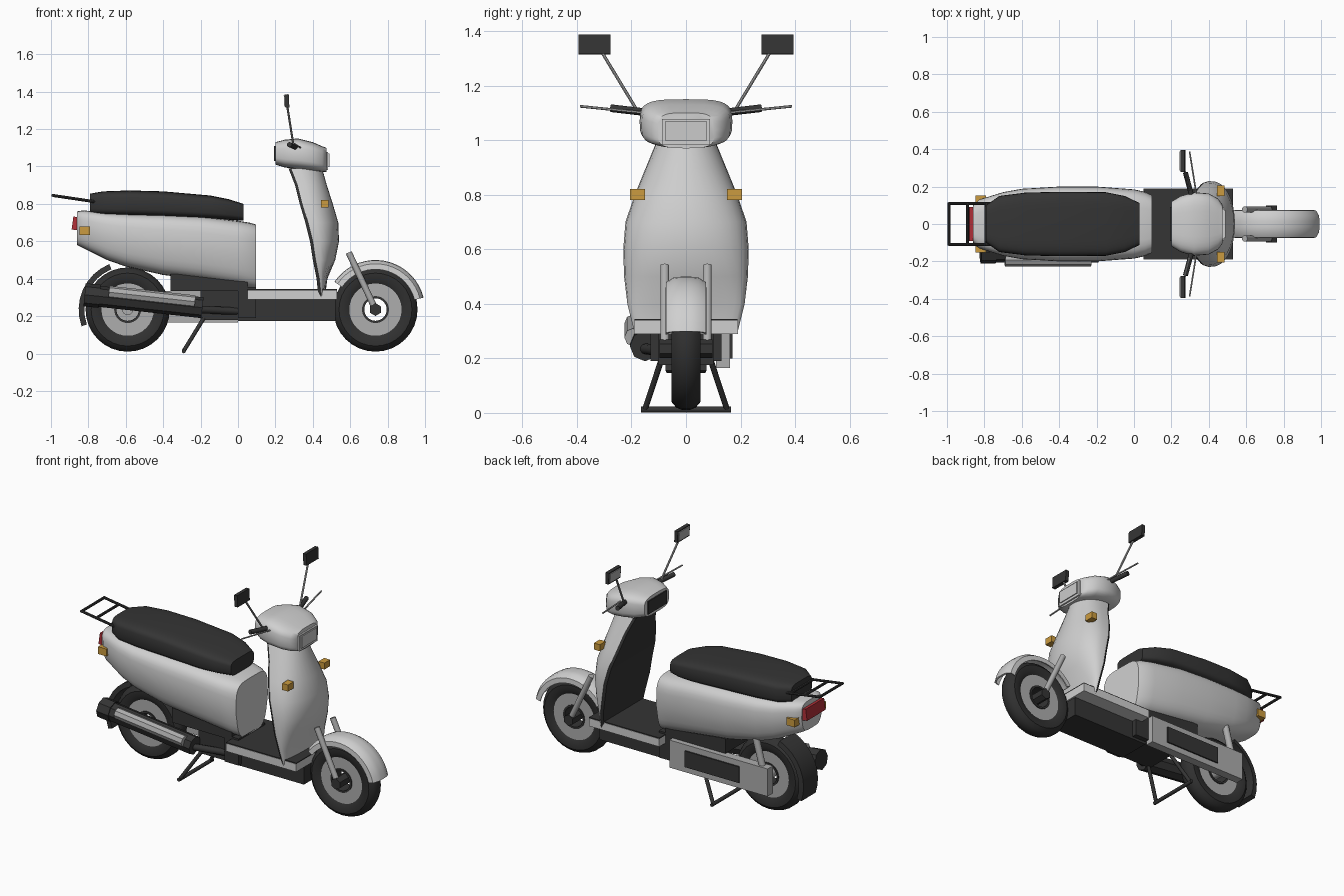
import bpy, bmesh, math
from mathutils import Vector, Matrix

cube = bpy.data.objects.get("Cube")
if cube:
    bpy.data.objects.remove(cube, do_unlink=True)


def material(name, r, g, b):
    m = bpy.data.materials.new(name)
    m.use_nodes = True
    m.diffuse_color = (r, g, b, 1)
    m.node_tree.nodes["Principled BSDF"].inputs["Base Color"].default_value = (r, g, b, 1)
    return m


BODY = material("body_grey", .63, .63, .63)
METAL = material("metal_grey", .42, .42, .42)
BLACK = material("matte_black", .035, .035, .035)
RUBBER = material("tyre_rubber", .03, .03, .03)
GLASS = material("lamp_glass", .6, .6, .6)
AMBER = material("amber_lamp", .6, .33, .05)
RED = material("red_lamp", .45, .03, .04)


def finish(name, bm, mat, smooth=True):
    bmesh.ops.recalc_face_normals(bm, faces=bm.faces[:])
    me = bpy.data.meshes.new(name)
    bm.to_mesh(me)
    bm.free()
    me.materials.append(mat)
    ob = bpy.data.objects.new(name, me)
    bpy.context.scene.collection.objects.link(ob)
    if smooth:
        bpy.ops.object.select_all(action='DESELECT')
        ob.select_set(True)
        bpy.context.view_layer.objects.active = ob
        bpy.ops.object.shade_smooth_by_angle(angle=math.radians(40))
    return ob


def loft(name, rings, mat, closed=False):
    """Skin a row of rings; cap both ends unless the row is closed."""
    bm = bmesh.new()
    rows = [[bm.verts.new(p) for p in ring] for ring in rings]
    n = len(rows[0])
    pairs = list(zip(rows, rows[1:])) + ([(rows[-1], rows[0])] if closed else [])
    for a, b in pairs:
        for i in range(n):
            j = (i + 1) % n
            bm.faces.new((a[i], a[j], b[j], b[i]))
    if not closed:
        bm.faces.new(rows[0])
        bm.faces.new(rows[-1])
    return finish(name, bm, mat)


def power(v, e):
    return math.copysign(abs(v) ** e, v)


def hull(name, stations, mat, n=4, taper=0, seg=32):
    """Superellipse sections along x: (x, z_low, z_high, half_width)."""
    rings = []
    for x, lo, hi, w in stations:
        ring = []
        for k in range(seg):
            a = math.tau * k / seg
            c, s = power(math.cos(a), 2 / n), power(math.sin(a), 2 / n)
            ring.append((x, w * c * (1 - taper * max(0, -s)), (lo + hi) / 2 + (hi - lo) / 2 * s))
        rings.append(ring)
    return loft(name, rings, mat)


def sweep(name, cx, profile, mat, start=0, end=360, seg=32):
    """Turn an (r, y) profile round a wheel axis."""
    full = end - start == 360
    rings = []
    for k in range(seg if full else seg + 1):
        a = math.radians(start + (end - start) * k / seg)
        rings.append([(cx + r * math.cos(a), y, AXLE + r * math.sin(a)) for r, y in profile])
    return loft(name, rings, mat, full)


def box(name, x, y, z, mat, tilt=0):
    """Box from three (low, high) ranges, tilted about y."""
    bm = bmesh.new()
    size = Matrix.Diagonal((x[1] - x[0], y[1] - y[0], z[1] - z[0], 1))
    mid = Matrix.Translation([sum(p) / 2 for p in (x, y, z)])
    bmesh.ops.create_cube(bm, size=1, matrix=mid @ Matrix.Rotation(math.radians(tilt), 4, 'Y') @ size)
    return finish(name, bm, mat, False)


def rod(name, a, b, r, mat, seg=10):
    a, b = Vector(a), Vector(b)
    bm = bmesh.new()
    turn = (b - a).to_track_quat('Z', 'Y').to_matrix().to_4x4()
    bmesh.ops.create_cone(bm, cap_ends=True, segments=seg, radius1=r, radius2=r,
                          depth=(b - a).length, matrix=Matrix.Translation((a + b) / 2) @ turn)
    return finish(name, bm, mat)


def mirrored(half):
    """Complete a profile given for +y with its reverse on -y."""
    return half + [(r, -y) for r, y in reversed(half)]


# Wheels
AXLE, FRONT, REAR = .235, .735, -.59
for side, cx in (("front", FRONT), ("rear", REAR)):
    sweep(side + "_tyre", cx, mirrored([(.14, .04), (.165, .053), (.195, .053), (.216, .035), (.225, .012)]), RUBBER)
    sweep(side + "_rim", cx, mirrored([(.07, .04), (.145, .04)]), METAL)
    sweep(side + "_hub_ring", cx, mirrored([(.06, .046), (.072, .046)]), BLACK)
rod("front_axle", (FRONT, -.098, AXLE), (FRONT, .098, AXLE), .034, BLACK, 6)
rod("rear_axle", (REAR, -.03, AXLE), (REAR, .13, AXLE), .03, METAL)

# Mudguards
guard = [(.215, .075), (.245, .073), (.262, .045), (.265, .015)]
inner = [(.255, -.015), (.252, -.042), (.238, -.066), (.215, -.068)]
sweep("front_mudguard", FRONT, mirrored(guard) + [(r, y) for r, y in reversed(inner)]
      + [(r, -y) for r, y in inner], BODY, 14, 146, 18)
sweep("rear_mudguard", REAR, mirrored([(.232, .075), (.262, .07)]), BLACK, 112, 200, 8)

# Seat and rear body
hull("rear_body", [(-.86, .58, .76, .10), (-.83, .565, .765, .13), (-.7, .50, .755, .17),
                   (-.6, .465, .75, .188), (-.4, .42, .745, .2), (-.2, .395, .735, .2),
                   (0, .365, .71, .185), (.06, .352, .7, .172), (.095, .345, .69, .155)], BODY, 4.5, .18)
hull("seat", [(-.79, .745, .855, .1), (-.72, .74, .867, .15), (-.58, .735, .872, .168),
              (-.4, .73, .867, .172), (-.15, .72, .845, .17), (-.05, .715, .825, .15),
              (.03, .71, .8, .112)], BLACK, 4.5)

# Front shield: flat back, rounded front, with a dark inner panel
shield = [(.30, .445, .465, .19), (.4, .435, .478, .215), (.5, .415, .52, .227), (.6, .4, .54, .23),
          (.7, .375, .536, .222), (.8, .345, .507, .188), (.9, .32, .475, .147), (.99, .285, .45, .11)]
loft("front_shield", [[(b + (f - b) * math.sin(math.pi * k / 16) ** .8, w * math.cos(math.pi * k / 16), z)
                       for k in range(17)] for z, b, f, w in shield], BODY)
loft("shield_inner_panel", [[(b - .015, -w + .008, z), (b, -w, z), (b, w, z), (b - .015, w - .008, z)]
                            for z, b, f, w in shield], BLACK)

# Handlebar housing with headlight and gauges
hull("handlebar_housing", [(.2, 1.01, 1.13, .12), (.25, .995, 1.143, .15), (.32, .985, 1.15, .17),
                           (.4, .977, 1.13, .163), (.45, .972, 1.108, .135), (.472, .97, 1.1, .105)], BODY, 3.6)
box("headlight_frame", (.45, .482), (-.088, .088), (.982, 1.077), BODY)
box("headlight_lens", (.47, .488), (-.075, .075), (.997, 1.07), GLASS)
box("gauge_panel", (.193, .23), (-.09, .09), (1.03, 1.11), BLACK)

# Floor and undertray
box("floorboard", (.05, .53), (-.19, .19), (.29, .338), BODY)
box("floor_mat", (.05, .53), (-.188, .188), (.338, .344), BLACK)
box("undertray", (.0, .52), (-.1, .1), (.175, .29), BLACK)
box("floor_bracket", (.0, .095), (-.13, .13), (.19, .355), BLACK)

# Engine, drive case and exhaust
box("engine_top", (-.36, .05), (-.13, .13), (.335, .425), BLACK)
box("engine_block", (-.2, .03), (-.1, .1), (.18, .36), BLACK)
box("drive_case", (-.67, 0), (.11, .162), (.165, .335), METAL)
box("drive_case_panel", (-.48, -.11), (.16, .17), (.2, .3), BLACK)
rod("muffler", (-.8, -.15, .312), (-.19, -.15, .245), .056, BLACK, 8)
rod("muffler_tail_cap", (-.82, -.15, .314), (-.74, -.15, .306), .062, BLACK, 8)
rod("muffler_heat_shield", (-.69, -.192, .328), (-.23, -.192, .277), .034, METAL, 8)
rod("exhaust_pipe", (-.2, -.15, .235), (.02, -.08, .225), .02, BLACK)

# Centre stand
rod("stand_foot", (-.29, -.165, .012), (-.29, .165, .012), .011, BLACK)

# Rear rack
for y in (-.11, .11):
    rod("rack_side", (-.99, y, .845), (-.74, y, .808), .008, BLACK, 8)
for x, z in ((-.99, .845), (-.89, .83), (-.79, .815)):
    rod("rack_crossbar", (x, -.115, z), (x, .115, z), .008, BLACK, 8)

# Lamps, controls and legs repeated on both sides
box("tail_light", (-.885, -.845), (-.09, .09), (.66, .73), RED, 8)
for side, s in (("left", 1), ("right", -1)):
    def span(a, b):
        return tuple(sorted((a * s, b * s)))
    box(side + "_front_indicator", (.445, .485), span(.15, .205), (.78, .82), AMBER)
    box(side + "_rear_indicator", (-.848, -.792), span(.1, .152), (.635, .68), AMBER)
    rod(side + "_fork", (FRONT, .078 * s, AXLE), (.592, .078 * s, .54), .017, METAL)
    rod(side + "_handlebar", (.315, .1 * s, 1.1), (.305, .17 * s, 1.105), .011, METAL)
    rod(side + "_grip", (.307, .155 * s, 1.103), (.275, .275 * s, 1.117), .014, BLACK)
    rod(side + "_lever", (.335, .15 * s, 1.1), (.297, .388 * s, 1.124), .005, METAL, 6)
    rod(side + "_mirror_stem", (.297, .18 * s, 1.11), (.263, .31 * s, 1.325), .006, METAL, 8)
    box(side + "_mirror", (.251, .273), span(.277, .395), (1.315, 1.386), BLACK, -3)
    box(side + "_mirror_glass", (.246, .252), span(.285, .387), (1.322, 1.379), METAL, -3)
    rod(side + "_stand_leg", (-.17, .085 * s, .21), (-.29, .15 * s, .014), .011, BLACK)
rod("rear_shock", (-.56, .13, .52), (-.62, .13, .3), .02, METAL)
